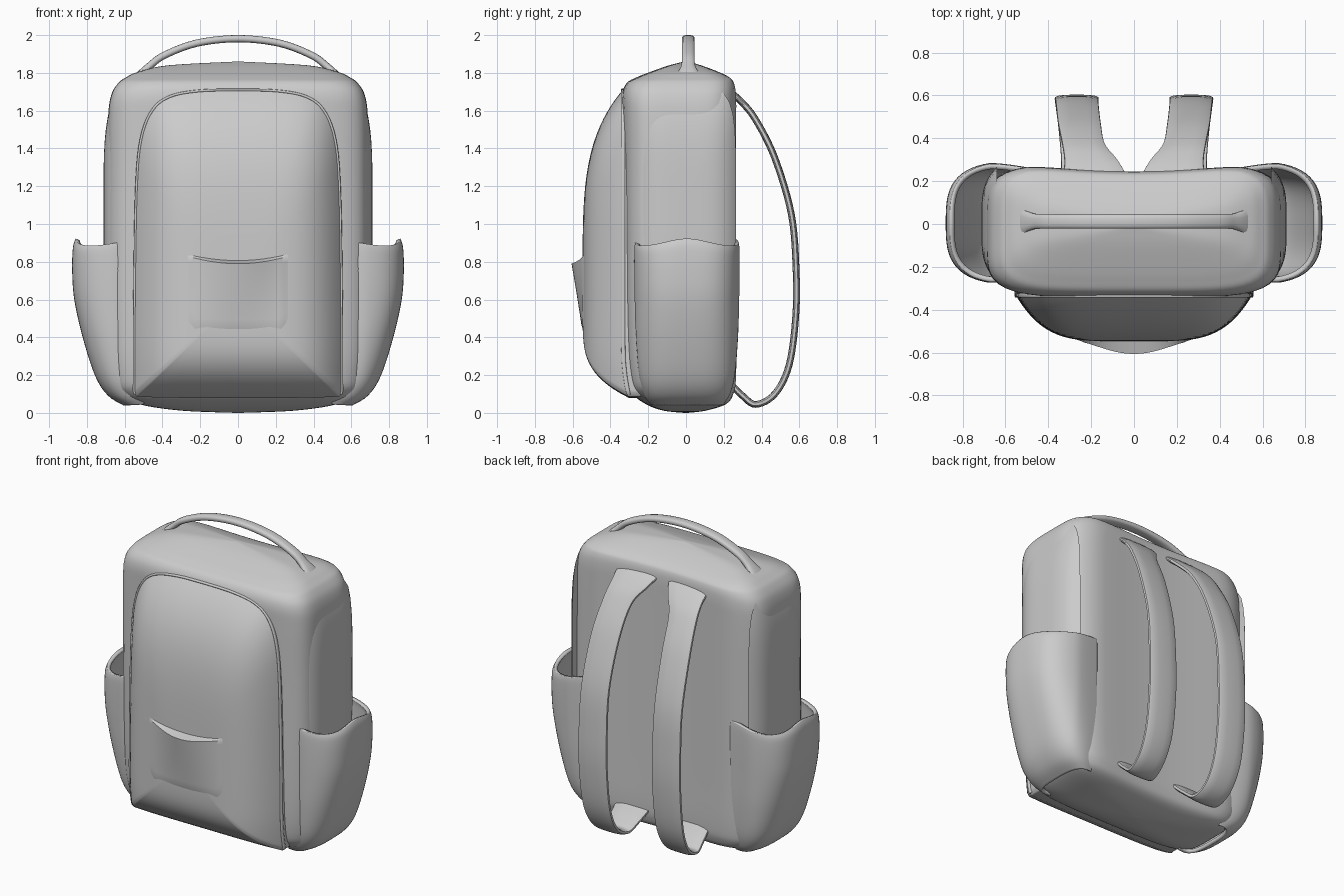
import bpy, bmesh
from math import sin, cos, pi, radians
from mathutils import Vector

if "Cube" in bpy.data.objects:
    bpy.data.objects.remove(bpy.data.objects["Cube"])


def resample(pts, n):
    """Catmull-Rom through tuples of any length, n steps per span."""
    out = []
    for i in range(len(pts) - 1):
        quad = [pts[max(i - 1, 0)], pts[i], pts[i + 1], pts[min(i + 2, len(pts) - 1)]]
        for s in range(n):
            t = s / n
            out.append(tuple(
                0.5 * (2 * b + (c - a) * t + (2 * a - 5 * b + 4 * c - d) * t * t
                       + (3 * b - a - 3 * c + d) * t ** 3)
                for a, b, c, d in zip(*quad)))
    out.append(tuple(pts[-1]))
    return out


def squircle(a, n):
    """Unit superellipse point at angle a."""
    c, s = cos(a), sin(a)
    r = (abs(c) ** n + abs(s) ** n) ** (-1 / n)
    return r * c, r * s


def skin(name, rows, closed=True, caps=True, mirror=False, thick=0):
    """Quad surface across rows of points."""
    bm = bmesh.new()
    vr = [[bm.verts.new(p) for p in row] for row in rows]
    m = len(rows[0])
    for r0, r1 in zip(vr, vr[1:]):
        for j in range(m if closed else m - 1):
            k = (j + 1) % m
            bm.faces.new((r0[j], r0[k], r1[k], r1[j]))
    if caps and closed:
        bm.faces.new(vr[0])
        bm.faces.new(vr[-1])
    bmesh.ops.recalc_face_normals(bm, faces=bm.faces)
    me = bpy.data.meshes.new(name)
    bm.to_mesh(me)
    bm.free()
    ob = bpy.data.objects.new(name, me)
    bpy.context.collection.objects.link(ob)
    bpy.ops.object.select_all(action='DESELECT')
    ob.select_set(True)
    bpy.context.view_layer.objects.active = ob
    bpy.ops.object.shade_smooth_by_angle(angle=radians(40))
    if thick:
        mod = ob.modifiers.new("thickness", 'SOLIDIFY')
        mod.thickness = thick
        mod.offset = 0
    if mirror:
        ob.modifiers.new("mirror", 'MIRROR')
    return ob


def sweep(name, path, axis, thick, mirror=False):
    """Flat band along (x, y, z, width) points; axis is the width direction."""
    w = Vector(axis)
    pos = [Vector(p[:3]) for p in path]
    rows = []
    for i, p in enumerate(pos):
        tan = pos[min(i + 1, len(pos) - 1)] - pos[max(i - 1, 0)]
        nrm = tan.cross(w).normalized()
        ring = [squircle(2 * pi * j / 16, 3) for j in range(16)]
        rows.append([p + w * (path[i][3] / 2 * c) + nrm * (thick / 2 * s) for c, s in ring])
    return skin(name, rows, mirror=mirror)


# Main body: stacked rounded sections (z, half width, front y, back y)
levels = resample([
    (0, .01, -.01, .01), (.012, .3, -.12, .12), (.045, .52, -.21, .23),
    (.1, .63, -.28, .268), (.2, .67, -.315, .28), (.5, .69, -.33, .28),
    (1.2, .69, -.335, .28), (1.55, .688, -.34, .28), (1.68, .672, -.34, .28),
    (1.745, .635, -.315, .272), (1.775, .595, -.265, .25), (1.805, .53, -.19, .19),
    (1.84, .37, -.09, .09), (1.86, .01, -.01, .01)], 5)
rows = []
for z, hx, yf, yb in levels:
    row = []
    for j in range(96):
        c, s = squircle(2 * pi * j / 96, 5)
        x, y = hx * c, (yf + yb) / 2 + (yb - yf) / 2 * s
        if y > 0:  # shallow hollow along the back panel
            y -= .035 * max(0, 1 - (x / .5) ** 2) * y / .28
        row.append((x, y, z))
    rows.append(row)
skin("body", rows)

# Front compartment: domed panel inside an arched outline
half = resample([(0, .08), (.3, .08), (.5, .085), (.545, .1), (.55, .2), (.547, .7),
                 (.537, 1.2), (.513, 1.45), (.455, 1.6), (.36, 1.675), (.2, 1.705), (0, 1.71)], 5)
outline = half + [(-x, z) for x, z in half[-2:0:-1]]


def front_base(z):
    return -.335 + .055 * max(0, 1 - z / .35) ** 2


rows = [[(x, -.15, z) for x, z in outline]]
for i in range(22):
    k = max(.01, 1 - (i / 21) ** 1.6)
    rows.append([(x * k, front_base(.6 + (z - .6) * k) - .213 * (1 - k ** 4.4),
                  .6 + (z - .6) * k) for x, z in outline])
skin("front_compartment", rows)

# Piping around the sides and arch of the front compartment
edge = half[15:]
edge = edge + [(-x, z) for x, z in edge[-2::-1]]
sweep("front_piping", [(x, front_base(z) + .002, z, .022) for x, z in edge], (0, 1, 0), .014)

# Small front pouch with a sagging mouth
rows = []
for i in range(17):
    t = min(i / 15, 1)
    row = []
    for j in range(33):
        u = -1 + j / 16
        corner = max(0, 1 - t / .3)
        x = .265 * u * (1 - .18 * corner ** 3)
        z = .42 + (.37 + .04 * u * u) * t
        lift = (1 - u * u) ** 1.7 * .058 * t ** 1.1
        rim = .008 * min(1, (1 - abs(u)) * 8, t * 8)
        y = -.54 - rim - lift
        if i == 16:  # mouth folds back to the panel
            y, z = -.535, z + .02
        row.append((x, y, z))
    rows.append(row)
skin("front_pouch", rows, closed=False)

# Bulging side panels
rows = []
for i in range(13):
    k = max(.01, 1 - (i / 12) ** 1.5)
    rows.append([(.64 + .072 * (1 - k ** 4), .265 * k * c, 1.1 + .625 * k * s)
                 for c, s in (squircle(2 * pi * j / 64, 5) for j in range(64))])
skin("side_panel", rows, mirror=True)

# Open side pockets: (z, outer x, half depth)
rows = []
for z, ox, hy in resample([(.05, .60, .2), (.1, .68, .232), (.2, .745, .257), (.4, .81, .27),
                           (.6, .855, .273), (.75, .866, .275), (.86, .862, .275),
                           (.9, .848, .272)], 5):
    row = []
    for j in range(49):
        a = -pi / 2 + pi * j / 48
        c, s = squircle(a, 3.2)
        x = .5 + (ox - .5) * max(c, 0)
        y = .005 + hy * s * (.9 + .1 * min(1, (x - .5) / .17))
        row.append((x, y, z + .018 * cos(4 * a) * (z / .9) ** 6))
    rows.append(row)
skin("side_pocket", rows, closed=False, mirror=True, thick=.024)

# Carry handle with flared roots
arc = [(.57, .012, 1.73, .2), (.525, .012, 1.785, .13), (.47, .012, 1.835, .075),
       (.39, .012, 1.893, .068), (.22, .012, 1.957, .068)]
path = arc + [(0, .012, 1.981, .068)] + [(-x, y, z, w) for x, y, z, w in arc[::-1]]
sweep("carry_handle", resample(path, 6), (0, 1, 0), .038)

# Shoulder straps
path = [(.18, .22, 1.71, .30), (.2, .295, 1.645, .25), (.235, .37, 1.55, .2),
        (.255, .47, 1.35, .2), (.265, .558, 1.05, .2), (.267, .583, .75, .205),
        (.267, .58, .5, .205), (.265, .545, .25, .2), (.26, .47, .1, .19),
        (.25, .37, .045, .19), (.235, .3, .09, .21), (.22, .24, .15, .24)]
sweep("shoulder_strap", resample(path, 6), (1, 0, 0), .036, mirror=True)
